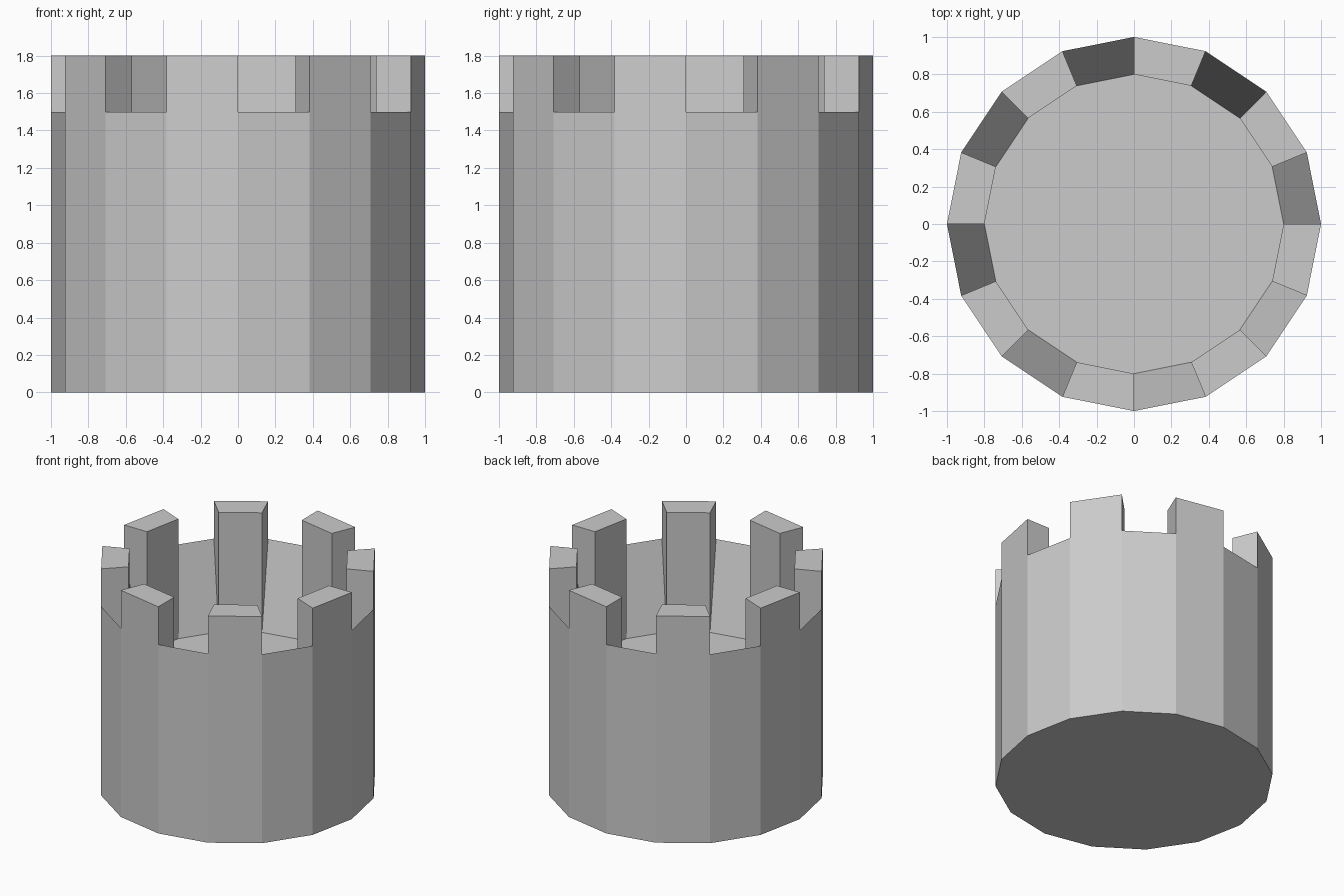
import bpy, bmesh
from math import cos, sin, tau

if "Cube" in bpy.data.objects:
    bpy.data.objects.remove(bpy.data.objects["Cube"])

SIDES = 16
R_OUT, R_IN = 1.0, 0.8
Z_FLOOR, Z_GAP, Z_TOP = 0.85, 1.5, 1.8

bm = bmesh.new()


def ring(radius, z):
    return [bm.verts.new((radius * cos(tau * i / SIDES), radius * sin(tau * i / SIDES), z))
            for i in range(SIDES)]


base = ring(R_OUT, 0)
gap = ring(R_OUT, Z_GAP)
top_out = ring(R_OUT, Z_TOP)
top_in = ring(R_IN, Z_TOP)
floor = ring(R_IN, Z_FLOOR)

# underside and sunken floor
bm.faces.new(base[::-1])
bm.faces.new(floor)

for i in range(SIDES):
    j = (i + 1) % SIDES
    if i % 2:
        # raised battlement: outer wall, top, inner wall and both flanks
        bm.faces.new((base[i], base[j], gap[j], top_out[j], top_out[i], gap[i]))
        bm.faces.new((top_out[i], top_out[j], top_in[j], top_in[i]))
        bm.faces.new((top_in[i], top_in[j], floor[j], floor[i]))
        bm.faces.new((gap[i], top_out[i], top_in[i], floor[i]))
        bm.faces.new((gap[j], floor[j], top_in[j], top_out[j]))
    else:
        # gap: low outer wall and slope falling in to the floor
        bm.faces.new((base[i], base[j], gap[j], gap[i]))
        bm.faces.new((gap[i], gap[j], floor[j], floor[i]))

bmesh.ops.recalc_face_normals(bm, faces=bm.faces[:])
mesh = bpy.data.meshes.new("tower_top")
bm.to_mesh(mesh)
bm.free()
bpy.context.collection.objects.link(bpy.data.objects.new("tower_top", mesh))
